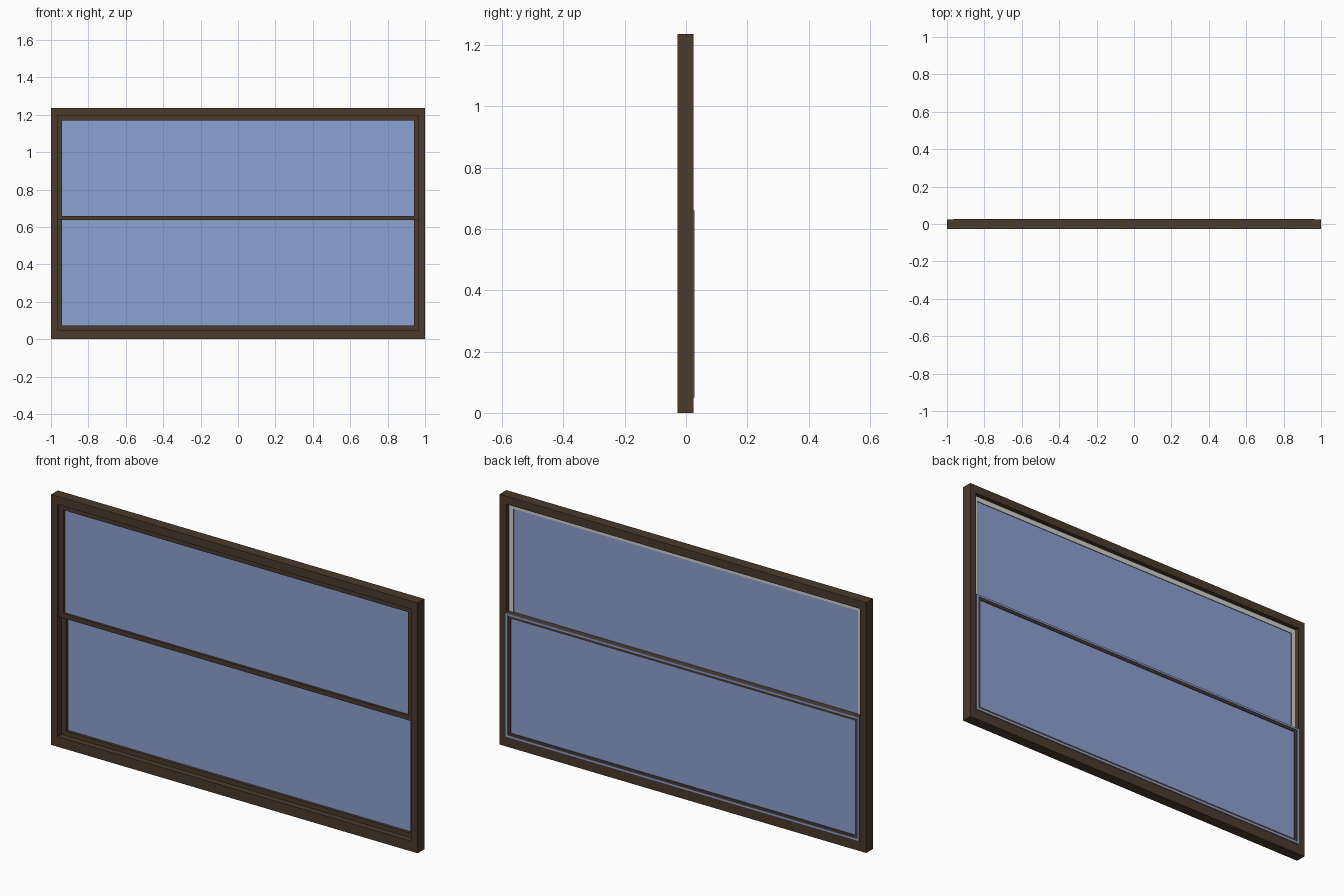
import bpy
import bmesh

cube = bpy.data.objects.get("Cube")
if cube:
    bpy.data.objects.remove(cube, do_unlink=True)


def make_material(name, rgb):
    mat = bpy.data.materials.new(name)
    mat.use_nodes = True
    mat.diffuse_color = (*rgb, 1)
    mat.node_tree.nodes["Principled BSDF"].inputs["Base Color"].default_value = (*rgb, 1)
    return mat


brown = make_material("dark_brown", (0.07, 0.043, 0.026))
blue = make_material("glass_blue", (0.26, 0.36, 0.64))
pale = make_material("pale_grey", (0.62, 0.62, 0.58))


def finish(name, bm, *mats):
    bmesh.ops.recalc_face_normals(bm, faces=bm.faces)
    mesh = bpy.data.meshes.new(name)
    bm.to_mesh(mesh)
    bm.free()
    for mat in mats:
        mesh.materials.append(mat)
    obj = bpy.data.objects.new(name, mesh)
    bpy.context.collection.objects.link(obj)
    return obj


def ring(name, half, z0, z1, y0, y1, side, bottom, top, *mats):
    """Rectangular frame with its own side, bottom and top widths."""
    bm = bmesh.new()
    loops = []
    for y in (y0, y1):
        for w, b, t in ((0, 0, 0), (side, bottom, top)):
            x, lo, hi = half - w, z0 + b, z1 - t
            loops.append([bm.verts.new((px, y, pz)) for px, pz in
                          ((-x, lo), (x, lo), (x, hi), (-x, hi))])
    front_out, front_in, back_out, back_in = loops
    for a, b in ((front_out, front_in), (front_in, back_in),
                 (back_in, back_out), (back_out, front_out)):
        for i in range(4):
            j = (i + 1) % 4
            bm.faces.new((a[i], a[j], b[j], b[i]))
    return finish(name, bm, *mats)


def pane(name, half, z0, z1, y, thick):
    bm = bmesh.new()
    bmesh.ops.create_cube(bm, size=1)
    for v in bm.verts:
        v.co.x *= 2 * half
        v.co.y = y + v.co.y * thick
        v.co.z = (z0 + z1) / 2 + v.co.z * (z1 - z0)
    return finish(name, bm, blue)


# Outer frame with a deeper sill
ring("outer_frame", 1.0, 0, 1.235, -0.028, 0.024, 0.035, 0.05, 0.04, brown)

# Upper sash sits toward the front, with a pale inner face
upper = ring("upper_sash", 0.965, 0.637, 1.195, -0.018, 0.002,
             0.025, 0.023, 0.025, brown, pale)
for face in upper.data.polygons:
    if face.normal.y > 0.9:
        face.material_index = 1
pane("upper_glass", 0.942, 0.658, 1.172, -0.004, 0.006)

# Lower sash sits toward the back
ring("lower_sash", 0.965, 0.05, 0.66, 0.002, 0.025, 0.025, 0.022, 0.023, brown)
pane("lower_glass", 0.942, 0.07, 0.639, 0.019, 0.006)

# Thin blue trim around the back of the lower sash
ring("lower_sash_trim", 0.965, 0.05, 0.66, 0.0245, 0.028, 0.01, 0.01, 0.01, blue)
